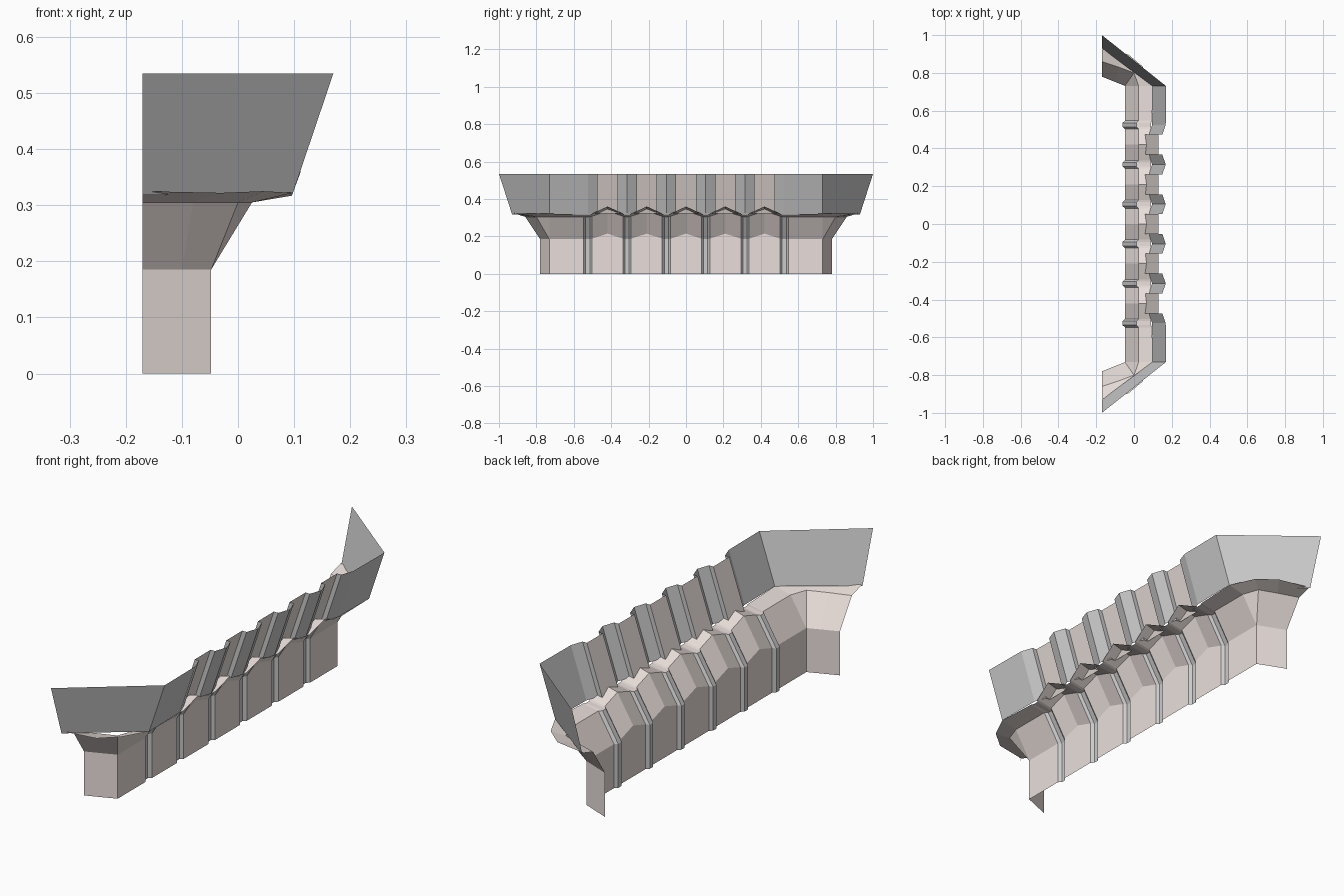
import bpy

if "Cube" in bpy.data.objects:
    bpy.data.objects.remove(bpy.data.objects["Cube"])

PITCH = 0.21
RIBS = [PITCH * (i + 0.5) for i in range(3)]    # groove / ridge centres
PEAKS = [PITCH * i for i in range(3)]           # crests of the wavy edges

stone = bpy.data.materials.new("warm_stone")
stone.diffuse_color = (0.82, 0.74, 0.71, 1)
stone.use_nodes = True
stone.node_tree.nodes["Principled BSDF"].inputs["Base Color"].default_value = stone.diffuse_color
grey = bpy.data.materials.new("grey_stone")
grey.diffuse_color = (0.75, 0.76, 0.76, 1)
grey.use_nodes = True
grey.node_tree.nodes["Principled BSDF"].inputs["Base Color"].default_value = grey.diffuse_color


def loft(name, rows, mat_of):
    """Skin equal-length rows of points, then mirror across y = 0."""
    n = len(rows[0])
    faces, mats = [], []
    for r in range(len(rows) - 1):
        for c in range(n - 1):
            a, b = r * n + c, (r + 1) * n + c
            faces.append((a, a + 1, b + 1, b))
            mats.append(mat_of(c))
    me = bpy.data.meshes.new(name)
    me.from_pydata([p for row in rows for p in row], [], faces)
    me.materials.append(stone)
    me.materials.append(grey)
    for f, m in zip(me.polygons, mats):
        f.material_index = m
    ob = bpy.data.objects.new(name, me)
    bpy.context.collection.objects.link(ob)
    m = ob.modifiers.new("mirror", 'MIRROR')
    m.use_axis = (False, True, False)
    m.use_clip = True
    return ob


# Columns of the lower band: (y, wave, groove depth)
cols, groove = [], set()
for p, r in zip(PEAKS, RIBS):
    cols.append((p, 1, 0))
    k = len(cols)
    cols += [(r - .022, 0.1, 0), (r - .011, 0, .012),
             (r + .011, 0, .012), (r + .022, 0.1, 0)]
    groove |= {k, k + 1, k + 2}
cols[-1] = (cols[-1][0], 0, 0)


def band_row(x, z, rise, push, end, dscale=1):
    return [(x + push * w - d * dscale, y, z + rise * w) for y, w, d in cols] + end


# Lower wall, flared slope and shelf share the same columns
base = band_row(-.048, 0, 0, 0, [(-.048, .73, 0)] * 1 +
                [(-.048, .731, 0), (-.10, .752, 0), (-.17, .78, 0)])
bend = band_row(-.048, .185, .03, 0, [(-.048, .73, .185),
                (-.048, .731, .185), (-.10, .752, .185), (-.17, .78, .185)])
brow = band_row(.025, .305, .03, 0, [(.025, .73, .305),
                (0, .80, .305), (-.08, .83, .305), (-.17, .86, .305)])
lip = band_row(.096, .317, .043, .016, [(.098, .73, .322),
               (.045, .835, .325), (-.03, .897, .322), (-.17, .925, .325)], .5)
colour = lambda c: 1 if c in groove else 0
loft("lower_wall", [base, bend], colour)
loft("flared_slope", [bend, brow], colour)
loft("shelf", [brow, lip], lambda c: 0)

# Upper leaning wall: ridges between recessed panels, (y, top x)
half = .052
path, recess = [(0, .13)], {0}
for i, r in enumerate(RIBS):
    path += [(r - half, .13), (r - half, .15), (r, .168)]
    if i < 2:
        path += [(r + half, .15), (r + half, .13)]
        recess.add(len(path) - 1)
path.append((.73, .17))
top = [(x, y, .535) for y, x in path] + [(-.17, 1, .535)]
bottom = [(x - .072, y, .322) for y, x in path] + [(-.17, .93, .318)]
loft("upper_wall", [bottom, top], lambda c: 0 if c in recess else 1)
